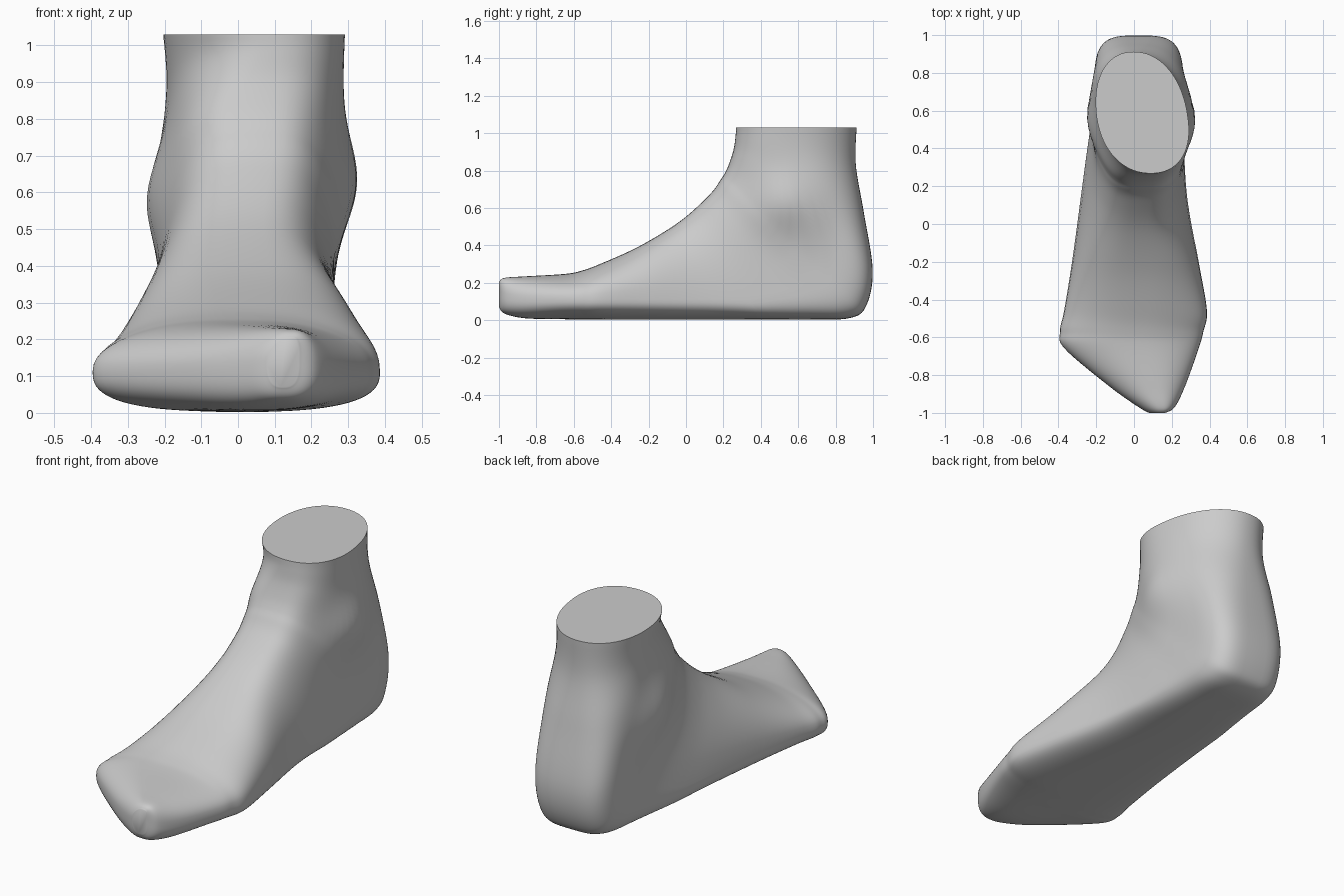
import bpy, bmesh, math

if "Cube" in bpy.data.objects:
    bpy.data.objects.remove(bpy.data.objects["Cube"])

N = 72      # points round each section
SUB = 7     # rings between stations

# Sections fan from the toes (upright) round the heel to the ankle (level):
# sole y, z, instep y, z, left x, right x
stations = [
    (-1, .07, -1, .205, .08, .165),
    (-.97, .035, -.97, .226, .025, .215),
    (-.86, .01, -.86, .234, -.13, .27),
    (-.66, .005, -.66, .246, -.367, .342),
    (-.57, .004, -.57, .261, -.392, .367),
    (-.46, .003, -.46, .3, -.37, .386),
    (-.2, .003, -.25, .395, -.33, .345),
    (.2, .003, -.03, .53, -.28, .28),
    (.65, .003, .125, .67, -.225, .26),
    (.88, .012, .185, .75, -.208, .257),
    (.965, .08, .21, .79, -.207, .257),
    (.998, .27, .232, .84, -.207, .262),
    (.95, .58, .255, .915, -.198, .272),
    (.908, .83, .265, .985, -.188, .28),
    (.912, 1.03, .268, 1.03, -.198, .285),
]


def blend(a, b, c, d, t):
    """Smooth curve through b and c."""
    return .5 * (2 * b + (c - a) * t + (2 * a - 5 * b + 4 * c - d) * t * t
                 + (3 * b - a - 3 * c + d) * t ** 3)


def ramp(v, a, b):
    t = min(1, max(0, (v - a) / (b - a)))
    return t * t * (3 - 2 * t)


def power(v, n):
    return math.copysign(abs(v) ** (2 / n), v)


def bump(y, z, cy, cz):
    return math.exp(-((y - cy) / .19) ** 2 - ((z - cz) / .16) ** 2)


def section(by, bz, ty, tz, left, right):
    # Widest level, boxiness and instep narrowing follow from the height
    waist = .11 / tz + max(0, tz - .6)
    ankle = ramp(tz, .8, 1.02)
    upper = 2.6 + .6 * ramp(tz, .25, .45) - 1.0 * ankle
    lower = 2.7 + 1.0 * ramp(tz, .5, .75) - 1.55 * ankle
    narrow = .8 + .25 * ramp(tz, .5, .78) - .05 * ankle
    mid, half = (left + right) / 2, (right - left) / 2
    points = []
    for i in range(N):
        a = 2 * math.pi * i / N
        n = upper if math.sin(a) > 0 else lower
        c, p = power(math.cos(a), n), power(math.sin(a), n)
        v = waist + p * ((1 - waist) if p > 0 else waist)
        k = max(p, 0) ** 2
        x = mid + .02 * k * (1 - ankle) + half * (1 + (narrow - 1) * k) * c
        x += .045 * p * ankle       # ankle cut is skewed
        y, z = by + (ty - by) * v, bz + (tz - bz) * v
        # Ankle bones
        x += c * (.06 * bump(y, z, .53, .62) if c > 0 else .045 * bump(y, z, .56, .58))
        points.append((x, y, max(z, 0)))
    return points


# Interpolated sections
rows = []
last = len(stations) - 1
for i in range(last):
    quad = [stations[min(max(i + k, 0), last)] for k in (-1, 0, 1, 2)]
    for j in range(SUB):
        rows.append([blend(*vals, j / SUB) for vals in zip(*quad)])
rows.append(stations[-1])

# Foot skin, toe end and flat ankle cut
bm = bmesh.new()
rings = [[bm.verts.new(p) for p in section(*r)] for r in rows]
for r0, r1 in zip(rings, rings[1:]):
    for i in range(N):
        j = (i + 1) % N
        bm.faces.new((r0[i], r0[j], r1[j], r1[i]))
bm.faces.new(rings[0])
cut = bm.faces.new(rings[-1])
bmesh.ops.recalc_face_normals(bm, faces=bm.faces)
for f in bm.faces:
    f.smooth = f is not cut
for e in cut.edges:
    e.smooth = False
mesh = bpy.data.meshes.new("foot")
bm.to_mesh(mesh)
bm.free()
foot = bpy.data.objects.new("foot", mesh)
bpy.context.collection.objects.link(foot)
